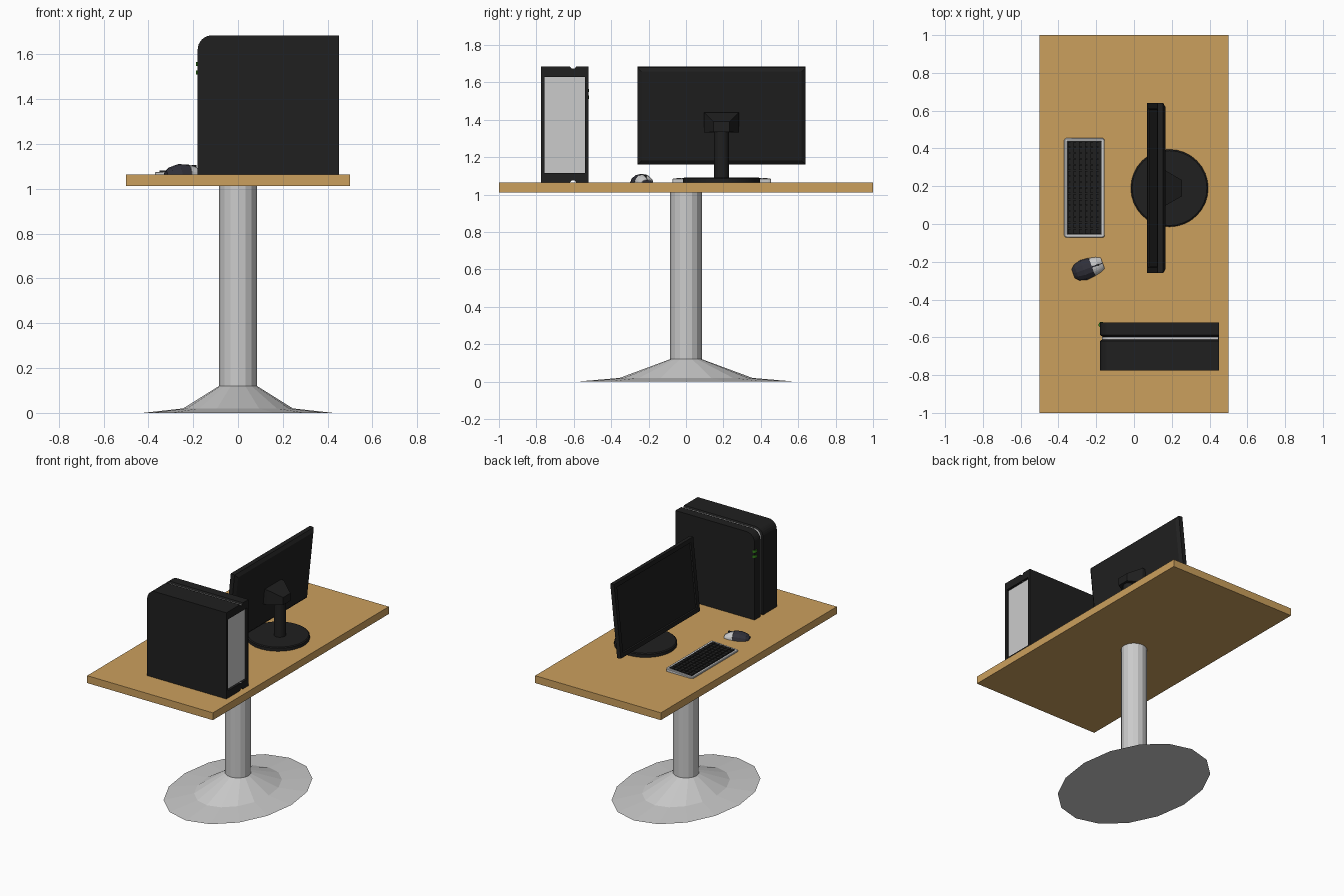
import bpy, bmesh
from math import sin, cos, pi, radians
from mathutils import Matrix

if "Cube" in bpy.data.objects:
    bpy.data.objects.remove(bpy.data.objects["Cube"])


def colour(name, r, g, b):
    m = bpy.data.materials.new(name)
    m.diffuse_color = (r, g, b, 1)
    m.use_nodes = True
    m.node_tree.nodes["Principled BSDF"].inputs["Base Color"].default_value = m.diffuse_color
    return m


WOOD = colour("wood", 0.60, 0.35, 0.11)
BLACK = colour("black", 0.014, 0.014, 0.014)
DARK = colour("dark_slate", 0.03, 0.03, 0.042)
GREEN = colour("green", 0.03, 0.2, 0.01)


def finish(name, bm, mat=None):
    bmesh.ops.recalc_face_normals(bm, faces=bm.faces[:])
    me = bpy.data.meshes.new(name)
    bm.to_mesh(me)
    bm.free()
    ob = bpy.data.objects.new(name, me)
    bpy.context.collection.objects.link(ob)
    if mat:
        me.materials.append(mat)
    return ob


def loft(name, rings, mat=None):
    """Skin a series of equal-length closed rings and cap both ends."""
    bm = bmesh.new()
    rows = [[bm.verts.new(p) for p in ring] for ring in rings]
    n = len(rows[0])
    for a, b in zip(rows, rows[1:]):
        for i in range(n):
            j = (i + 1) % n
            bm.faces.new((a[i], a[j], b[j], b[i]))
    bm.faces.new(rows[0])
    bm.faces.new(rows[-1])
    return finish(name, bm, mat)


def add_box(bm, x0, x1, y0, y1, z0, z1):
    m = Matrix.Translation(((x0 + x1) / 2, (y0 + y1) / 2, (z0 + z1) / 2)) @ \
        Matrix.Diagonal((x1 - x0, y1 - y0, z1 - z0, 1))
    bmesh.ops.create_cube(bm, size=1, matrix=m)


def box(name, dims, mat=None):
    bm = bmesh.new()
    add_box(bm, *dims)
    return finish(name, bm, mat)


def ellipse(x, y, z, rx, ry, n):
    return [(x + rx * cos(2 * pi * i / n), y + ry * sin(2 * pi * i / n), z) for i in range(n)]


def smooth(ob, angle=30):
    bpy.ops.object.select_all(action='DESELECT')
    ob.select_set(True)
    bpy.context.view_layer.objects.active = ob
    bpy.ops.object.shade_smooth_by_angle(angle=radians(angle))


# Table
TOP = 1.065
box("table_top", (-0.5, 0.5, -1, 1, 1.012, TOP), WOOD)
loft("pedestal", [ellipse(0, 0, z, rx, ry, 16) for z, rx, ry in
                  ((0, 0.425, 0.59), (0.02, 0.245, 0.355), (0.12, 0.085, 0.085),
                   (1.012, 0.085, 0.085))])

# Monitor: recessed screen, bezel and chamfered back, leaning back
W, H = 0.45, 0.523


def screen_ring(x, d):
    return [(x, -W + d, d), (x, W - d, d), (x, W - d, H - d), (x, -W + d, H - d)]


screen = loft("monitor", [screen_ring(*p) for p in
                          ((0.008, 0.034), (0, 0.03), (0, 0), (0.03, 0), (0.045, 0.022))], BLACK)
screen.location = (0.07, 0.19, 1.164)
screen.rotation_euler = (0, radians(6), 0)


def mount_ring(x, w, z0, z1):
    return [(x, 0.19 - w, z0), (x, 0.19 + w, z0), (x, 0.19 + w, z1), (x, 0.19 - w, z1)]


loft("monitor_mount", [mount_ring(0.13, 0.094, 1.332, 1.44), mount_ring(0.165, 0.094, 1.332, 1.44),
                       mount_ring(0.255, 0.042, 1.335, 1.39)], BLACK)
smooth(loft("monitor_neck", [ellipse(0.2, 0.19, z, 0.04, 0.04, 16) for z in (1.08, 1.36)], BLACK))
smooth(loft("monitor_foot", [ellipse(0.188, 0.19, z, r, r, 32) for z, r in
                             ((TOP, 0.205), (1.087, 0.205), (1.092, 0.198))], BLACK))

# Keyboard: sloping tray, dark deck and key grid
KX0, KX1, KY0, KY1 = -0.37, -0.155, -0.072, 0.455


def slope(x):
    return 1.075 + 0.012 * (x - KX0) / (KX1 - KX0)


def tray_ring(d, drop=None):
    r = 0.014
    pts = []
    for cx, cy, a0 in ((KX1, KY1, 0), (KX0, KY1, 90), (KX0, KY0, 180), (KX1, KY0, 270)):
        sx, sy = (1 if cx == KX1 else -1), (1 if cy == KY1 else -1)
        for k in range(4):
            a = radians(a0 + 30 * k)
            rr = max(r - d, 0.002)
            x = cx - sx * (d + rr) + rr * cos(a)
            y = cy - sy * (d + rr) + rr * sin(a)
            pts.append((x, y, TOP if drop is None else slope(x) - drop))
    return pts


loft("keyboard_tray", [tray_ring(0), tray_ring(0, 0.003), tray_ring(0.004, 0),
                       tray_ring(0.016, 0), tray_ring(0.018, 0.005)])
loft("keyboard_deck", [tray_ring(0.018, 0.006), tray_ring(0.018, 0.004)], BLACK)
bm = bmesh.new()
ROWS, COLS = 6, 16
px, py = (KX1 - KX0 - 0.036) / ROWS, (KY1 - KY0 - 0.036) / COLS
for i in range(ROWS):
    for j in range(COLS):
        x, y = KX0 + 0.018 + i * px, KY0 + 0.018 + j * py
        z = slope(x + px / 2)
        add_box(bm, x + 0.002, x + px - 0.002, y + 0.002, y + py - 0.002, z - 0.005, z + 0.004)
finish("keyboard_keys", bm, BLACK)


# Mouse: domed body, two button shells over a dark core, wheel
def dome_ring(x, w, h, a0=0, a1=180, inner=0.0):
    n = 6
    arc = [radians(a0 + (a1 - a0) * i / n) for i in range(n + 1)]
    pts = [(x, w * cos(a), h * sin(a)) for a in arc]
    if inner:
        pts += [(x, w * inner * cos(a), h * inner * sin(a)) for a in reversed(arc)]
    return pts


NOSE = ((0.022, 0.05, 0.043), (0.055, 0.043, 0.033), (0.082, 0.031, 0.014))
mouse = [
    loft("mouse_body", [dome_ring(*p) for p in
                        ((-0.084, 0.024, 0.014), (-0.065, 0.044, 0.032),
                         (-0.025, 0.055, 0.045), (0.02, 0.051, 0.044))], DARK),
    loft("mouse_core", [dome_ring(x, w * 0.93, h * 0.93) for x, w, h in
                        ((0.018, 0.05, 0.043),) + NOSE[1:]], DARK),
    loft("mouse_button_left", [dome_ring(*p, 94, 180, 0.85) for p in NOSE]),
    loft("mouse_button_right", [dome_ring(*p, 0, 86, 0.85) for p in NOSE]),
    box("mouse_wheel", (0.04, 0.06, -0.004, 0.004, 0.02, 0.042), BLACK),
]
for part in mouse:
    part.location = (-0.243, -0.235, TOP)
    part.rotation_euler = (0, 0, radians(20))

# Computer tower: side profile swept across y, with a groove round it
X0, X1, Z1 = -0.18, 0.45, 1.685


def tower_ring(y, d):
    r = 0.064 - d
    c = (X0 + 0.064, Z1 - 0.064)
    arc = [(c[0] - r * cos(a), y, c[1] + r * sin(a)) for a in (pi / 2 * i / 8 for i in range(9))]
    return arc + [(X1, y, Z1 - d), (X1, y, TOP + d), (X0 + d, y, TOP + d)]


tower = loft("tower_case", [tower_ring(*p) for p in
                            ((-0.775, 0), (-0.62, 0), (-0.61, 0.014), (-0.597, 0.014),
                             (-0.587, 0), (-0.522, 0))], BLACK)
stripe = loft("tower_stripe", [tower_ring(y, 0.01) for y in (-0.612, -0.597)])
cutter = box("tower_back_cutter", (0.43, 0.5, -0.757, -0.54, 1.117, 1.63))
cutter.hide_render = True
cutter.hide_set(True)
for ob in (tower, stripe):
    cut = ob.modifiers.new("back_recess", 'BOOLEAN')
    cut.operation = 'DIFFERENCE'
    cut.object = cutter
# stop the stripe just short of the black back face
for v in stripe.data.vertices:
    if v.co.x > X1 - 0.001:
        v.co.x = X1 - 0.004
box("tower_back_panel", (0.425, 0.433, -0.757, -0.54, 1.117, 1.63))

# Indicator lights on the front corner
for name, z in (("lower_light", 1.52), ("upper_light", 1.557)):
    loft(name, [ellipse(-0.172, -0.534, z + s, 0.016, 0.016, 12) for s in (-0.009, 0.009)], GREEN)
